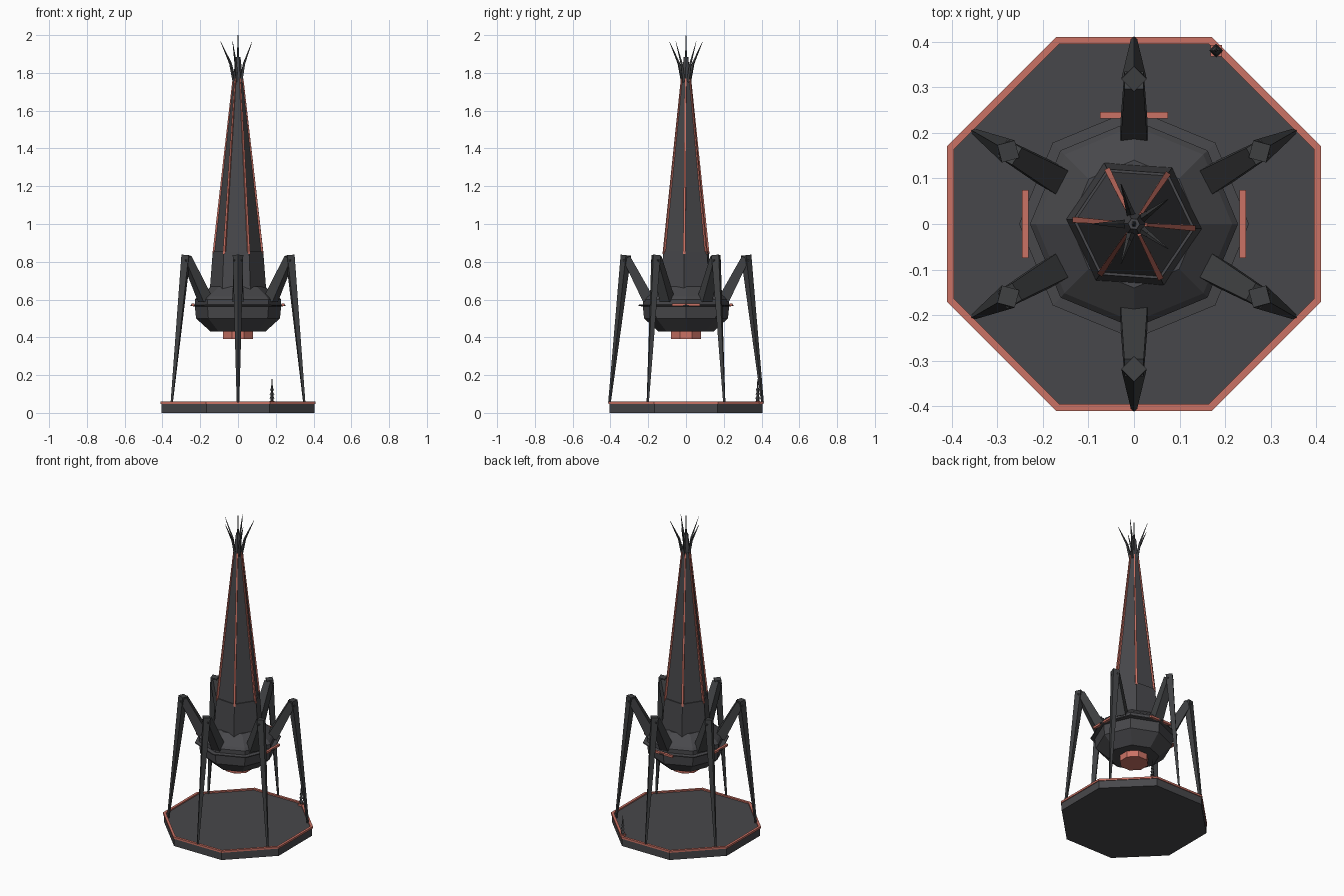
import bpy, math
from mathutils import Vector

if "Cube" in bpy.data.objects:
    bpy.data.objects.remove(bpy.data.objects["Cube"])


def material(name, col):
    m = bpy.data.materials.new(name)
    m.diffuse_color = (*col, 1)
    m.use_nodes = True
    m.node_tree.nodes["Principled BSDF"].inputs["Base Color"].default_value = m.diffuse_color
    return m


GREY = material("dark grey", (0.064, 0.064, 0.070))
LEG = material("leg grey", (0.050, 0.052, 0.055))
RED = material("coral red", (0.60, 0.17, 0.13))


def loft(name, rings, mat, closed=False):
    """Skin a list of equal-length point rings; closed joins last ring to first."""
    n = len(rings[0])
    verts = [p for r in rings for p in r]
    faces = []
    last = len(rings) if closed else len(rings) - 1
    for k in range(last):
        a, b = k * n, ((k + 1) % len(rings)) * n
        for i in range(n):
            j = (i + 1) % n
            faces.append((a + i, a + j, b + j, b + i))
    if not closed:
        faces.append(tuple(reversed(range(n))))
        faces.append(tuple(range(len(verts) - n, len(verts))))
    me = bpy.data.meshes.new(name)
    me.from_pydata(verts, [], faces)
    me.materials.append(mat)
    ob = bpy.data.objects.new(name, me)
    bpy.context.collection.objects.link(ob)
    return ob


def lathe(name, profile, n, rot, mat, center=(0, 0), closed=False):
    rings = []
    for r, z in profile:
        rings.append([(center[0] + r * math.cos(rot + 2 * math.pi * i / n),
                       center[1] + r * math.sin(rot + 2 * math.pi * i / n), z)
                      for i in range(n)])
    return loft(name, rings, mat, closed)


def strut(name, a, b, ra, rb, ang, mat, spin=0.0):
    """Four-sided tapered bar from a to b, each (radius, z) in the plane at angle ang."""
    out = Vector((math.cos(ang), math.sin(ang), 0))
    pts = [out * p[0] + Vector((0, 0, p[1])) for p in (a, b)]
    d = (pts[1] - pts[0]).normalized()
    side = Vector((-out.y, out.x, 0))
    up = d.cross(side)
    rings = []
    for p, r in zip(pts, (ra, rb)):
        rings.append([p + r * (side * math.cos(spin + k * math.pi / 2)
                               + up * math.sin(spin + k * math.pi / 2)) for k in range(4)])
    return loft(name, rings, mat)


C8 = 1 / math.cos(math.pi / 8)
R8 = math.pi / 8
Q = math.pi / 4

# Octagonal base and its raised coral rim
lathe("base", [(0.405 * C8, 0), (0.405 * C8, 0.052)], 8, R8, GREY)
lathe("base_rim", [(0.395 * C8, 0.048), (0.41 * C8, 0.048),
                   (0.41 * C8, 0.06), (0.395 * C8, 0.06)], 8, R8, RED, closed=True)

# Hull bowl with belt ring
lathe("hull", [(0.145, 0.43), (0.222, 0.50), (0.228, 0.56), (0.228, 0.60),
               (0.215, 0.615), (0.14, 0.67)], 8, 0, GREY)
lathe("hull_belt", [(0.2, 0.56), (0.252, 0.566), (0.252, 0.572), (0.2, 0.578)],
      8, 0, GREY, closed=True)
lathe("core", [(0.085, 0.39), (0.085, 0.435)], 8, R8, RED)

# Coral side plates on the hull belt
for k, name in enumerate(("right_plate", "back_plate", "left_plate")):
    strut(name, (0.238, 0.565), (0.238, 0.578), 0.01, 0.01, k * math.pi / 2, RED, Q)
    ob = bpy.data.objects[name]
    ang = k * math.pi / 2
    t = Vector((-math.sin(ang), math.cos(ang), 0))
    for v in ob.data.vertices:
        v.co += t * (0.068 if v.co.dot(t) > 0 else -0.068)

# Hexagonal tower
TW = math.radians(-4)
lathe("tower_foot", [(0.152, 0.62), (0.134, 0.855)], 6, TW, GREY)
lathe("tower", [(0.129, 0.84), (0.025, 1.77), (0.016, 1.86), (0.013, 1.885)], 6, TW, GREY)
lathe("mast", [(0.006, 1.88), (0.0015, 2.0)], 6, 0, LEG)

for k in range(6):
    ang = TW + k * math.pi / 3
    strut(f"tower_strip_{k}", (0.129, 0.84), (0.025, 1.77), 0.009, 0.005, ang, RED, Q)
    # Six jointed legs
    ang = math.pi / 6 + k * math.pi / 3
    strut(f"upper_leg_{k}", (0.20, 0.60), (0.315, 0.82), 0.042, 0.030, ang, LEG, Q)
    strut(f"lower_leg_{k}", (0.318, 0.835), (0.405, 0.055), 0.028, 0.007, ang, LEG)

# Crown of splayed spikes
for k in range(5):
    ang = math.pi + k * 2 * math.pi / 5
    strut(f"crown_spike_{k}", (0.018, 1.75), (0.04, 1.85), 0.010, 0.007, ang, LEG)
    strut(f"crown_tip_{k}", (0.04, 1.85), (0.092, 1.965), 0.007, 0.001, ang, LEG)

# Small antenna at the rim
A = (0.18, 0.38)
lathe("antenna_foot", [(0.018, 0.05), (0.018, 0.064)], 4, Q, RED, A)
lathe("antenna_pole", [(0.009, 0.06), (0.002, 0.18)], 4, 0, LEG, A)
for k in range(3):
    z = 0.075 + 0.022 * k
    r = 0.015 - 0.002 * k
    lathe(f"antenna_tier_{k}", [(r, z), (r * 0.5, z + 0.012)], 4, 0, LEG, A)
